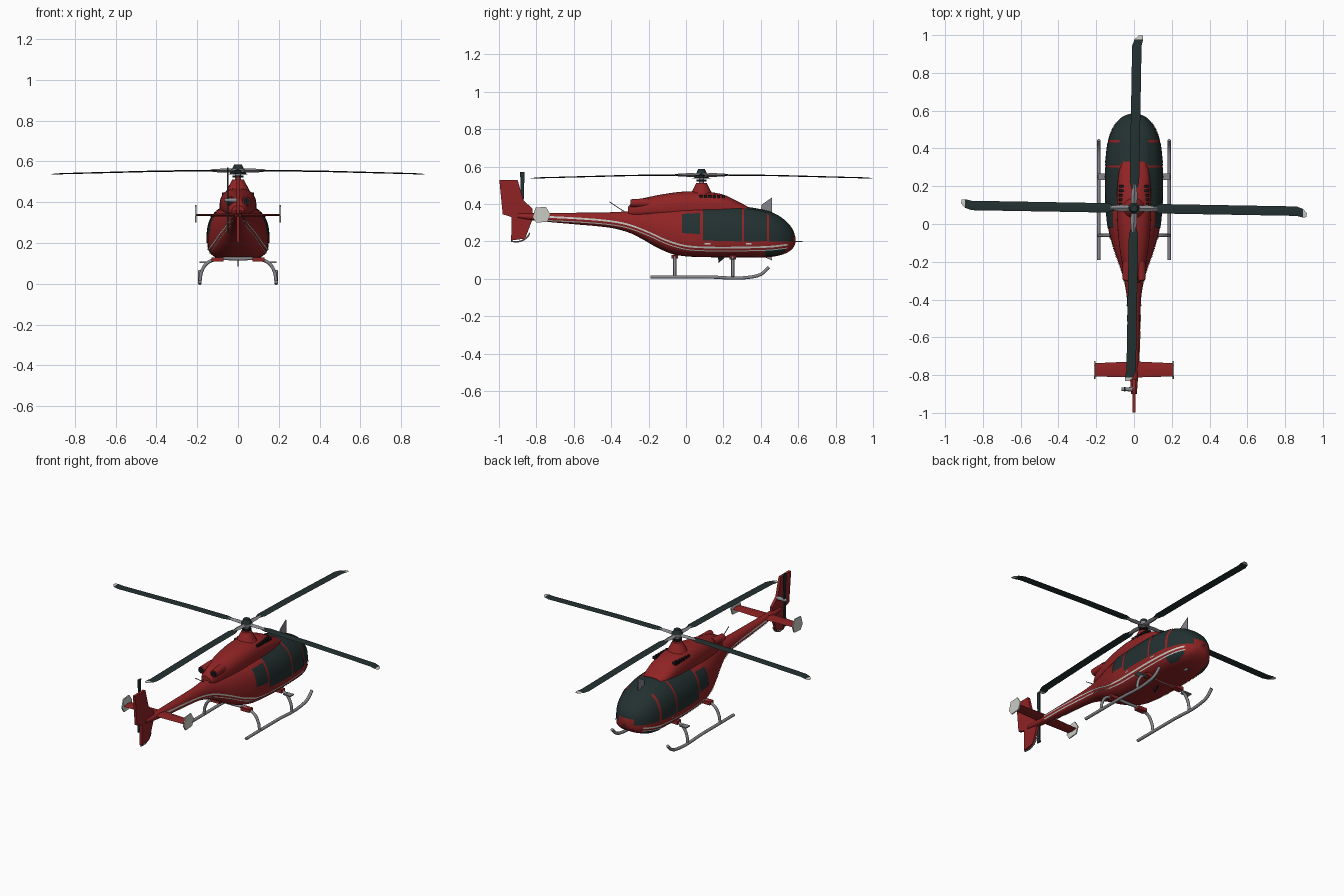
import bpy, bmesh
from math import sin, cos, pi, radians
from mathutils import Vector, Matrix

cube = bpy.data.objects.get("Cube")
if cube:
    bpy.data.objects.remove(cube, do_unlink=True)


def material(name, r, g, b):
    m = bpy.data.materials.new(name)
    m.diffuse_color = (r, g, b, 1)
    m.use_nodes = True
    bsdf = next(n for n in m.node_tree.nodes if n.type == 'BSDF_PRINCIPLED')
    bsdf.inputs["Base Color"].default_value = (r, g, b, 1)
    return m


RED = material("red paint", .28, .017, .018)
DARK = material("dark glass", .017, .03, .03)
GREY = material("grey metal", .24, .24, .26)
WHITE = material("pale trim", .6, .6, .56)
BLACK = material("black", .008, .008, .008)


def finish(name, bm, *mats, smooth=35):
    bmesh.ops.recalc_face_normals(bm, faces=bm.faces)
    mesh = bpy.data.meshes.new(name)
    bm.to_mesh(mesh)
    bm.free()
    ob = bpy.data.objects.new(name, mesh)
    bpy.context.collection.objects.link(ob)
    for m in mats:
        mesh.materials.append(m)
    if smooth:
        bpy.ops.object.select_all(action='DESELECT')
        ob.select_set(True)
        bpy.context.view_layer.objects.active = ob
        bpy.ops.object.shade_smooth_by_angle(angle=radians(smooth))
    return ob


def interp(table, y):
    """Smooth interpolation in a table of rows sorted by their first value."""
    y = min(max(y, table[0][0]), table[-1][0])
    i = max(k for k in range(len(table) - 1) if table[k][0] <= y)
    a, b = table[i], table[i + 1]
    p, q = table[max(i - 1, 0)], table[min(i + 2, len(table) - 1)]
    h = b[0] - a[0]
    t = (y - a[0]) / h
    out = []
    for c in range(1, len(a)):
        m0 = (b[c] - p[c]) / (b[0] - p[0]) * h
        m1 = (q[c] - a[c]) / (q[0] - a[0]) * h
        out.append((2*t**3 - 3*t*t + 1) * a[c] + (t**3 - 2*t*t + t) * m0
                   + (3*t*t - 2*t**3) * b[c] + (t**3 - t*t) * m1)
    return out


MID = .4


def exponents(y):
    k = min(max((y + .4) / .4, 0), 1)
    return 2 + .4 * k, 2 + 1.2 * k


def skin(bm, rings):
    rows = [[bm.verts.new(p) for p in ring] for ring in rings]
    n = len(rows[0])
    for a, b in zip(rows, rows[1:]):
        for i in range(n):
            bm.faces.new((a[i], a[(i + 1) % n], b[(i + 1) % n], b[i]))
    bm.faces.new(rows[0])
    bm.faces.new(rows[-1])


def loft(table, sides=48, steps=6):
    """Body of rounded sections from rows of y, bottom, top, half width."""
    rings = []
    ys = [a[0] + (b[0] - a[0]) * k / steps for a, b in zip(table, table[1:]) for k in range(steps)]
    for y in ys + [table[-1][0]]:
        zb, zt, w = interp(table, y)
        zm = zb + MID * (zt - zb)
        ring = []
        for i in range(sides):
            c, s = cos(2 * pi * i / sides), sin(2 * pi * i / sides)
            n = exponents(y)[0 if s >= 0 else 1]
            x, u = abs(c) ** (2 / n), abs(s) ** (2 / n)
            ring.append((w * x * (1 if c > 0 else -1), y, zm + (u * (zt - zm) if s >= 0 else -u * (zm - zb))))
        rings.append(ring)
    bm = bmesh.new()
    skin(bm, rings)
    return bm


# Fuselage and tail boom, with the windscreen cut into the nose
BODY = [(-.9, .325, .35, .015), (-.8, .31, .352, .022), (-.6, .292, .353, .03), (-.4, .272, .356, .037),
        (-.3, .245, .362, .052), (-.23, .21, .37, .073), (-.16, .17, .38, .098), (-.08, .135, .385, .122),
        (0, .12, .39, .14), (.15, .115, .39, .15), (.3, .115, .387, .15), (.43, .115, .365, .138),
        (.5, .125, .335, .116), (.55, .145, .293, .082), (.575, .168, .255, .047), (.585, .19, .222, .015)]
body = loft(BODY)
for co, no in (((0, .32, 0), (0, 1, 0)), ((0, .445, 0), (0, 1, 0)), ((0, 0, .2), (0, 0, 1)), ((0, 0, .235), (0, 0, 1)),
               ((.078, 0, 0), (1, 0, 0)), ((-.078, 0, 0), (1, 0, 0)), ((.05, 0, 0), (1, 0, 0)), ((-.05, 0, 0), (1, 0, 0))):
    bmesh.ops.bisect_plane(body, geom=body.verts[:] + body.edges[:] + body.faces[:], plane_co=co, plane_no=no, dist=1e-5)
for f in body.faces:
    x, y, z = f.calc_center_median()
    roof = y > .32 and abs(x) < .078 and z > .3
    front = y > .445 and z > (.235 if abs(x) < .05 else .2)
    f.material_index = 1 if roof or front else 0
finish("fuselage", body, RED, DARK)


def side_x(y, z):
    zb, zt, w = interp(BODY, y)
    zm = zb + MID * (zt - zb)
    n = exponents(y)[0 if z >= zm else 1]
    u = (z - zm) / (zt - zm) if z >= zm else (zm - z) / (zm - zb)
    return w * max(1 - min(u, 1) ** n, 0) ** (1 / n)


def panel(name, table, mat, lift=.003, nz=8, ny=16):
    """Thin plate following both body sides, from rows of y, lower z, upper z."""
    bm = bmesh.new()
    y0, y1, e = table[0][0], table[-1][0], .002
    for side in (1, -1):
        grid = []
        for i in range(ny + 1):
            y = y0 + (y1 - y0) * i / ny
            lo, hi = interp(table, y)
            row = []
            for j in range(nz + 1):
                z = lo + (hi - lo) * j / nz
                n = Vector((1, (side_x(y - e, z) - side_x(y + e, z)) / (2 * e),
                            (side_x(y, z - e) - side_x(y, z + e)) / (2 * e))).normalized()
                p = Vector((side_x(y, z), y, z)) + n * lift
                row.append(bm.verts.new((side * p.x, p.y, p.z)))
            grid.append(row)
        for a, b in zip(grid, grid[1:]):
            for j in range(nz):
                q = (a[j], b[j], b[j + 1], a[j + 1])
                bm.faces.new(q if side > 0 else q[::-1])
    mesh_ob = finish(name, bm, mat, smooth=60)
    return mesh_ob


# Side windows, chin windows, door handles and stripes
panel("rear_window", [(-.02, .245, .345), (.075, .238, .35)], DARK)
panel("rear_door_window", [(.09, .205, .372), (.298, .2, .374)], DARK)
panel("front_door_window", [(.31, .2, .374), (.37, .2, .366), (.432, .202, .352)], DARK)
panel("chin_window", [(.425, .124, .16), (.48, .128, .162), (.53, .148, .165)], DARK)
for y in (.1, .32):
    panel("door_handle", [(y, .185, .191), (y + .03, .185, .191)], WHITE, .005, 1, 2)
STRIPE = [(-.74, .326), (-.55, .316), (-.4, .303), (-.3, .283), (-.2, .245), (-.1, .2), (0, .172),
          (.12, .164), (.3, .164), (.45, .168), (.54, .178)]
for name, drop, thick in (("upper_stripe", 0, .009), ("lower_stripe", .015, .005)):
    panel(name, [(y, z - drop, z - drop + thick) for y, z in STRIPE], WHITE, .0035, 1, 80)

# Engine cowling, mast fairing, vents and exhaust
COWL = [(-.31, .34, .385, .03), (-.28, .33, .415, .046), (-.2, .33, .437, .065), (-.1, .33, .456, .08), (0, .33, .467, .088),
        (.1, .33, .466, .09), (.2, .33, .45, .088), (.28, .34, .412, .078), (.33, .36, .386, .06)]
finish("engine_cowling", loft(COWL), RED)


def cylinder(name, start, end, r1, r2, mat, sides=24):
    a, b = Vector(start), Vector(end)
    bm = bmesh.new()
    rot = (b - a).to_track_quat('Z', 'Y').to_matrix().to_4x4()
    bmesh.ops.create_cone(bm, cap_ends=True, segments=sides, radius1=r1, radius2=r2, depth=(b - a).length,
                          matrix=Matrix.Translation((a + b) / 2) @ rot)
    return finish(name, bm, mat)


def box(name, centre, size, mat):
    bm = bmesh.new()
    bmesh.ops.create_cube(bm, size=1, matrix=Matrix.Translation(centre) @ Matrix.Diagonal((*size, 1)))
    return finish(name, bm, mat, smooth=0)


HY = .083
cylinder("mast_fairing", (0, HY, .45), (0, HY, .512), .06, .028, RED)
for side in (1, -1):
    for k in range(6):
        box("cowling_vent", (side * .066, .08 + k * .024, .439), (.026, .014, .016), BLACK)
    cylinder("exhaust", (side * .035, -.2, .405), (side * .042, -.295, .405), .026, .02, RED)
    cylinder("exhaust_outlet", (side * .042, -.29, .405), (side * .042, -.298, .405), .016, .016, BLACK)

# Main rotor: mast, hub and four drooping blades with swept tips
cylinder("rotor_mast", (0, HY, .5), (0, HY, .56), .014, .014, GREY)
cylinder("swash_plate", (0, HY, .52), (0, HY, .53), .026, .026, BLACK)
cylinder("hub_plate", (0, HY, .545), (0, HY, .563), .032, .032, GREY)
cylinder("hub_cap", (0, HY, .562), (0, HY, .586), .029, .018, DARK)


def bar(bm, sections):
    """Lens-shaped beam along x from rows of x, y, chord, z, thickness."""
    skin(bm, [[(x, y - c / 2, z), (x, y, z + t / 2), (x, y + c / 2, z), (x, y, z - t / 2)] for x, y, c, z, t in sections])


for k in range(4):
    turn = Matrix.Translation((0, HY, 0)) @ Matrix.Rotation(k * pi / 2 - radians(1), 4, 'Z')
    bm = bmesh.new()
    bar(bm, [(.09, 0, .02, .555, .01), (.14, 0, .05, .555, .008), (.4, 0, .05, .552, .007), (.86, 0, .05, .54, .006),
             (.895, -.01, .045, .538, .005), (.915, -.02, .022, .537, .003)])
    for f in bm.faces:
        f.material_index = 1 if f.calc_center_median().x > .9 else 0
    bm.transform(turn)
    finish("main_rotor_blade", bm, DARK, WHITE, smooth=20)
    bm = bmesh.new()
    bar(bm, [(.02, 0, .03, .554, .02), (.07, 0, .036, .555, .02), (.125, 0, .02, .555, .014)])
    bm.transform(turn)
    finish("blade_grip", bm, GREY)


def plate(name, outline, x, thick, mat):
    """Flat upright plate from a y, z outline."""
    bm = bmesh.new()
    f = bm.faces.new([bm.verts.new((x - thick / 2, y, z)) for y, z in outline])
    new = bmesh.ops.extrude_face_region(bm, geom=[f])["geom"]
    bmesh.ops.translate(bm, vec=(thick, 0, 0), verts=[v for v in new if isinstance(v, bmesh.types.BMVert)])
    return finish(name, bm, mat, smooth=0)


# Tail fin, stabiliser and end plates
plate("tail_fin", [(-.998, .528), (-.9, .528), (-.87, .42), (-.82, .375), (-.82, .32), (-.86, .215), (-.935, .205),
                   (-.932, .33), (-.98, .345)], 0, .016, RED)
bm = bmesh.new()
bar(bm, [(-.205, -.772, .07, .337, .01), (0, -.77, .085, .337, .016), (.205, -.772, .07, .337, .01)])
finish("tail_stabiliser", bm, RED)
for side in (1, -1):
    plate("stabiliser_end_plate", [(-.82, .33), (-.805, .38), (-.75, .385), (-.725, .345), (-.74, .305), (-.8, .3)],
          side * .207, .007, WHITE)

# Tail rotor
cylinder("tail_rotor_shaft", (0, -.875, .41), (-.065, -.875, .41), .012, .009, GREY, 12)
plate("tail_rotor_blade", [(-.887, .25), (-.863, .25), (-.868, .41), (-.863, .57), (-.887, .57), (-.882, .41)], -.05, .008, DARK)


def tube(name, points, radius, mat):
    cu = bpy.data.curves.new(name, 'CURVE')
    cu.dimensions = '3D'
    cu.bevel_depth, cu.bevel_resolution, cu.use_fill_caps = radius, 3, True
    sp = cu.splines.new('BEZIER')
    sp.bezier_points.add(len(points) - 1)
    for bp, p in zip(sp.bezier_points, points):
        bp.co = p
        bp.handle_left_type = bp.handle_right_type = 'AUTO'
    cu.materials.append(mat)
    ob = bpy.data.objects.new(name, cu)
    bpy.context.collection.objects.link(ob)
    bpy.ops.object.select_all(action='DESELECT')
    ob.select_set(True)
    bpy.context.view_layer.objects.active = ob
    bpy.ops.object.convert(target='MESH')


# Landing skids
for s in (1, -1):
    tube("skid", [(s * .187, -.19, .01), (s * .187, .1, .01), (s * .187, .35, .01), (s * .187, .405, .027),
                  (s * .187, .443, .062)], .009, GREY)
    for y in (-.06, .25):
        tube("skid_leg", [(0, y, .122), (s * .1, y, .12), (s * .15, y, .102), (s * .178, y, .06), (s * .187, y, .01)], .0085, GREY)
        box("leg_fairing", (s * .1, y, .118), (.06, .035, .02), RED)
    box("boarding_step", (s * .165, .25, .105), (.05, .035, .006), GREY)

# Antennas, wire cutters, nose probe and tail bumper
tube("whip_antenna", [(0, -.33, .36), (0, -.37, .385), (0, -.41, .412)], .002, BLACK)
tube("nose_probe", [(0, .57, .2), (0, .6, .2), (0, .622, .2)], .003, GREY)
tube("tail_bumper", [(0, -.935, .2), (0, -.89, .2), (0, -.85, .222), (0, -.835, .245)], .004, GREY)
plate("upper_wire_cutter", [(.4, .37), (.405, .397), (.46, .435), (.46, .35)], 0, .006, GREY)
plate("lower_wire_cutter", [(.41, .12), (.455, .13), (.46, .098)], 0, .006, GREY)
plate("belly_antenna", [(.17, .12), (.215, .12), (.175, .085)], 0, .006, BLACK)
